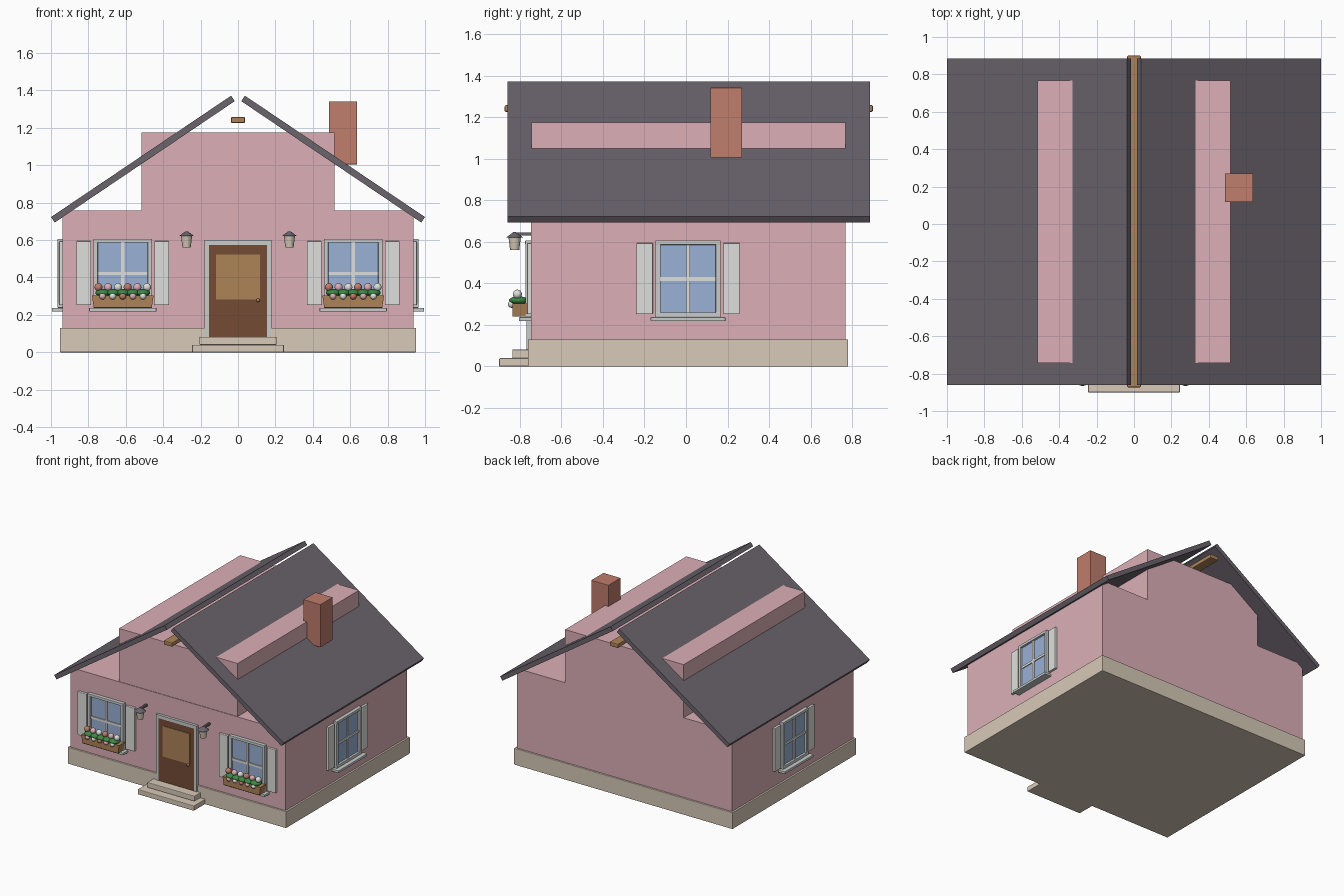
import bpy, bmesh
from math import radians
from mathutils import Matrix, Vector

cube = bpy.data.objects.get("Cube")
if cube:
    bpy.data.objects.remove(cube, do_unlink=True)


def make_material(name, r, g, b):
    m = bpy.data.materials.new(name)
    m.use_nodes = True
    col = [(c / 255) ** 2.2 for c in (r, g, b)] + [1]
    m.diffuse_color = col
    m.node_tree.nodes["Principled BSDF"].inputs["Base Color"].default_value = col
    return m


PINK = make_material("pink plaster", 219, 174, 182)
ROOF = make_material("slate", 106, 100, 108)
STONE = make_material("cream stone", 214, 200, 182)
BRICK = make_material("terracotta brick", 190, 124, 108)
BROWN = make_material("dark wood", 116, 76, 56)
TAN = make_material("light wood", 172, 130, 88)
WHITE = make_material("off white", 222, 222, 219)
TRIM = make_material("pale grey trim", 200, 203, 203)
GLASS = make_material("blue glass", 152, 175, 212)
GREEN = make_material("leaf green", 62, 135, 70)


def finish(name, bm, mat, at=Matrix(), smooth=False):
    bm.transform(at)
    bmesh.ops.recalc_face_normals(bm, faces=bm.faces)
    me = bpy.data.meshes.new(name)
    bm.to_mesh(me)
    bm.free()
    me.materials.append(mat)
    if smooth:
        me.shade_smooth()
    ob = bpy.data.objects.new(name, me)
    bpy.context.scene.collection.objects.link(ob)
    return ob


def box(name, x, y, z, mat, bevel=0.0, at=Matrix()):
    """Box from (min, max) ranges."""
    bm = bmesh.new()
    bmesh.ops.create_cube(bm, size=1)
    for v in bm.verts:
        v.co = Vector([r[0] if c < 0 else r[1] for c, r in zip(v.co, (x, y, z))])
    if bevel:
        bmesh.ops.bevel(bm, geom=bm.edges[:], offset=bevel, segments=2,
                        profile=0.5, affect='EDGES')
    return finish(name, bm, mat, at)


def ball(name, centre, radii, mat, at=Matrix()):
    bm = bmesh.new()
    bmesh.ops.create_uvsphere(bm, u_segments=14, v_segments=9, radius=1)
    return finish(name, bm, mat, at @ Matrix.Translation(centre)
                  @ Matrix.Diagonal((*radii, 1)), True)


def cone(name, centre, r1, r2, depth, mat, at=Matrix()):
    bm = bmesh.new()
    bmesh.ops.create_cone(bm, cap_ends=True, segments=20, radius1=r1,
                          radius2=r2, depth=depth)
    return finish(name, bm, mat, at @ Matrix.Translation(centre))


def around(c, half):
    return (c - half, c + half)


MID = 0.01           # depth centre of the house
FRONT = -0.747       # front wall plane

# Body
box("foundation", around(0, .952), around(MID, .771), (0, .13), STONE, .003)
box("walls", around(0, .938), around(MID, .757), (.12, .757), PINK)
box("upper_storey", around(0, .517), around(.012, .755), (.75, 1.175), PINK)
box("chimney", (.487, .637), around(.194, .076), (1.005, 1.342), BRICK, .002)
box("ridge_beam", around(0, .037), (-.873, .9), (1.226, 1.258), TAN, .006)

# Roof slabs, extruded from a sloping section
for side, label in ((1, "left"), (-1, "right")):
    section = [(1.0, .723), (.98, .694), (.017, 1.343), (.037, 1.372)]
    bm = bmesh.new()
    f = bm.faces.new([bm.verts.new((side * x, -.86, z)) for x, z in section])
    ext = bmesh.ops.extrude_face_region(bm, geom=[f])["geom"]
    bmesh.ops.translate(bm, vec=(0, 1.746, 0),
                        verts=[g for g in ext if isinstance(g, bmesh.types.BMVert)])
    finish(label + "_roof_slab", bm, ROOF)

# Steps
box("lower_step", around(0, .246), (-.9, -.75), (0, .04), STONE, .005)
box("upper_step", around(0, .206), (-.836, -.75), (.04, .082), STONE, .005)

# Door
for s, label in ((1, "left"), (-1, "right")):
    box(label + "_door_jamb", around(s * .167, .011), (-.768, -.74), (.08, .6), TRIM)
box("door_lintel", around(0, .156), (-.768, -.74), (.574, .6), TRIM)
box("door", around(0, .157), (-.766, -.74), (.08, .574), BROWN)
box("door_panel", around(0, .118), (-.77, -.764), (.283, .524), TAN)
ball("door_knob", (.107, -.775, .278), (.01, .01, .01), TAN)


def window(prefix, at):
    """Window facing local -y, with the wall plane at local y = 0."""
    def part(name, x, y, z, mat, bevel=0.0):
        box(prefix + name, x, y, z, mat, bevel, at)
    part("glass", around(0, .14), (-.01, .01), (.24, .6), GLASS)
    part("frame_top", around(0, .157), (-.027, .01), (.586, .607), TRIM, .003)
    part("frame_bottom", around(0, .157), (-.027, .01), (.238, .261), TRIM, .003)
    part("vertical_bar", around(0, .009), (-.018, .005), (.25, .6), WHITE)
    part("horizontal_bar", around(0, .14), (-.017, .005), (.412, .43), WHITE)
    part("sill", around(0, .18), (-.057, .01), (.218, .238), TRIM, .004)
    for s, label in ((1, "left_"), (-1, "right_")):
        part(label + "frame_side", around(s * .145, .012), (-.026, .01), (.24, .605), TRIM, .003)
        part(label + "shutter", around(s * .209, .039), (-.018, .005), (.252, .594), WHITE, .003)


def flower_box(prefix, at):
    # Planter tapers toward its base
    ob = box(prefix + "planter", around(0, .165), (-.089, -.018), (.24, .304), TAN, 0, at)
    centre = at.translation.x
    for v in ob.data.vertices:
        if v.co.z < .27:
            v.co.x = centre + (v.co.x - centre) * .94
    for i in range(5):
        ball(prefix + f"leaves_{i + 1}", ((i - 2) * .053, -.06, .318),
             (.042, .045, .02), GREEN, at)
    petals = (BRICK, PINK, WHITE)
    for i in range(6):
        ball(prefix + f"upper_flower_{i + 1}", ((i - 2.5) * .052, -.065, .348),
             (.022, .022, .022), petals[i % 3], at)
    for i in range(5):
        ball(prefix + f"lower_flower_{i + 1}", ((i - 2) * .054, -.092, .3),
             (.018, .018, .018), petals[(i + 1) % 3], at)


# Windows on the front and both sides
for s, label in ((1, "left_"), (-1, "right_")):
    front = Matrix.Translation((s * .616, FRONT, 0))
    window("front_" + label + "window_", front)
    flower_box(label, front)
    side = Matrix.Translation((s * .938, MID, 0)) @ Matrix.Rotation(radians(90 * s), 4, 'Z')
    window(label + "side_window_", side)

    # Lanterns beside the door
    lamp = Matrix.Translation((s * .275, -.825, 0))
    cone(label + "lantern_glass", (0, 0, .592), .022, .03, .064, STONE, lamp)
    cone(label + "lantern_cap", (0, 0, .634), .041, .006, .026, ROOF, lamp)
    box(label + "lantern_arm", around(0, .008), (0, .085), (.63, .646), ROOF, 0, lamp)
